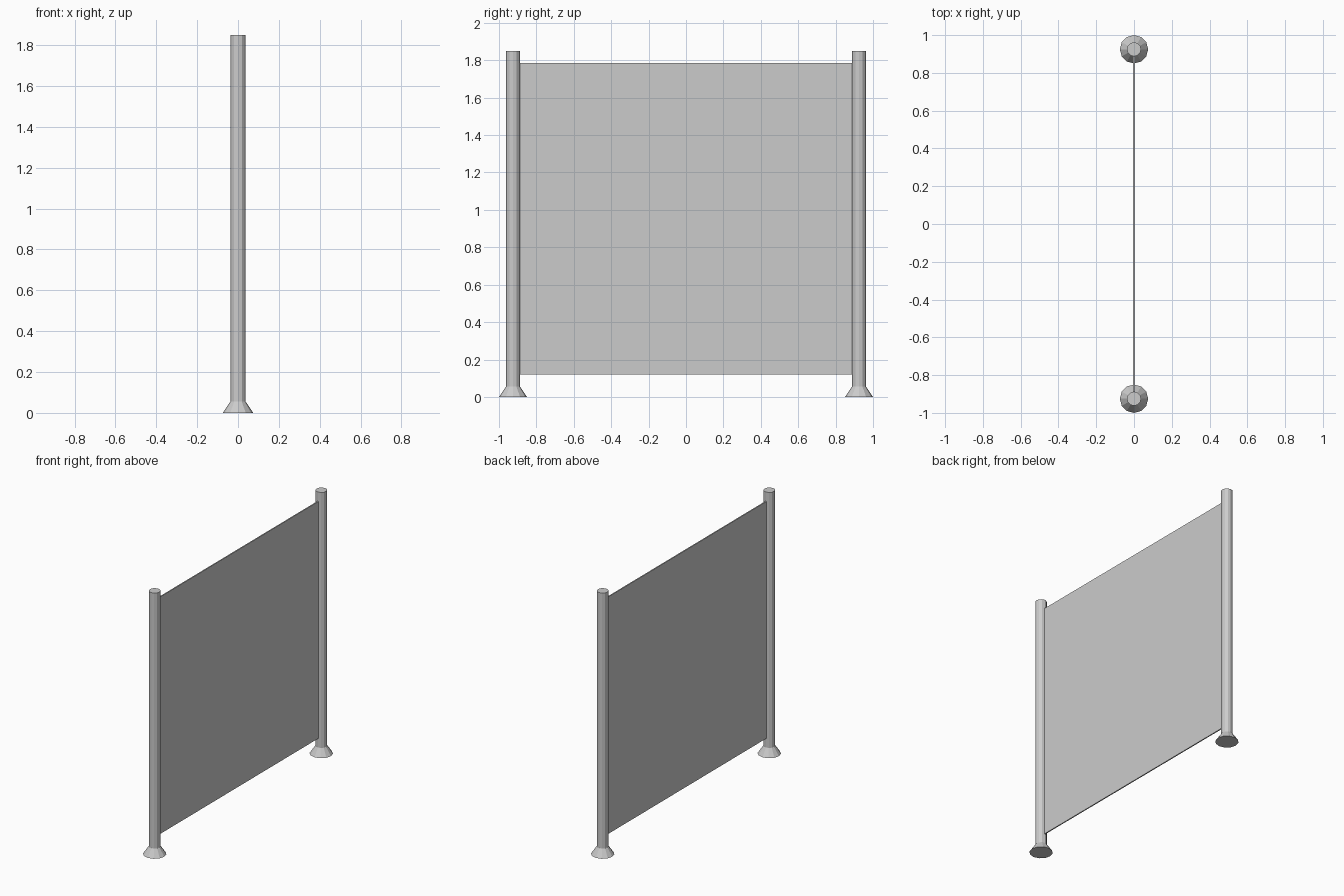
import bpy
import bmesh
from mathutils import Matrix

if "Cube" in bpy.data.objects:
    bpy.data.objects.remove(bpy.data.objects["Cube"])

POST_Y = 0.925
SIDES = 12


def make_object(name, bm):
    mesh = bpy.data.meshes.new(name)
    bm.to_mesh(mesh)
    bm.free()
    obj = bpy.data.objects.new(name, mesh)
    bpy.context.collection.objects.link(obj)
    return obj


def tapered(name, r_bottom, r_top, z0, z1, y):
    bm = bmesh.new()
    bmesh.ops.create_cone(bm, cap_ends=True, segments=SIDES,
                          radius1=r_bottom, radius2=r_top, depth=z1 - z0,
                          matrix=Matrix.Translation((0, y, (z0 + z1) / 2)))
    return make_object(name, bm)


# Two posts, each on a flared foot
for side, y in (("left", -POST_Y), ("right", POST_Y)):
    tapered(f"{side}_foot", 0.075, 0.0375, 0.0, 0.055, y)
    tapered(f"{side}_post", 0.0375, 0.0375, 0.055, 1.85, y)

# Thin panel stretched between the posts
bm = bmesh.new()
bmesh.ops.create_cube(bm, size=1.0)
bmesh.ops.scale(bm, vec=(0.008, 1.79, 1.665), verts=bm.verts)
bmesh.ops.translate(bm, vec=(0, 0, 0.9525), verts=bm.verts)
make_object("panel", bm)
